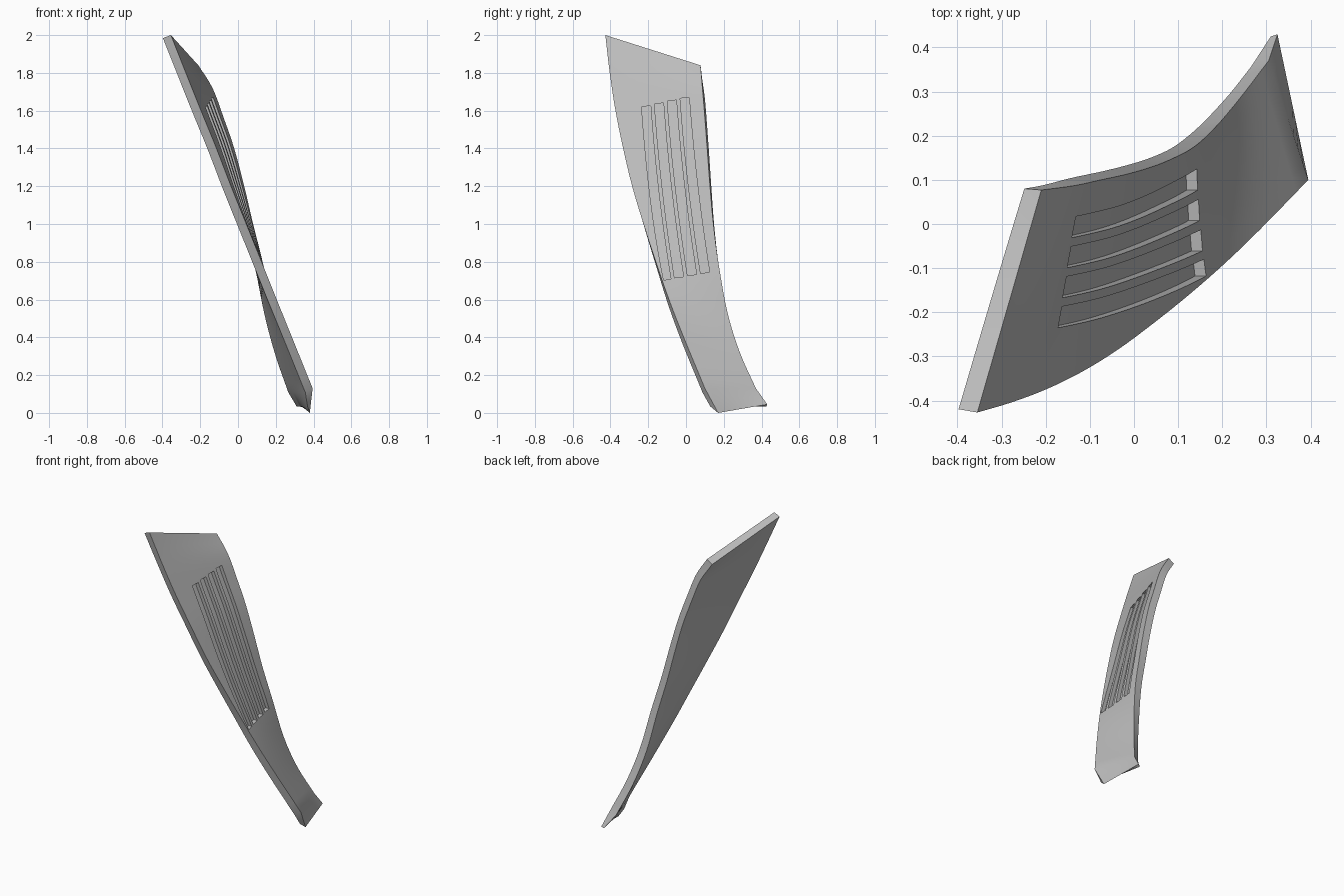
import bpy
import bmesh
from mathutils import Vector
from mathutils.bvhtree import BVHTree

THICKNESS = 0.046
GROOVE_DEPTH = 0.025
COLUMNS = 8

old_cube = bpy.data.objects.get("Cube")
if old_cube:
    bpy.data.objects.remove(old_cube, do_unlink=True)

grey = bpy.data.materials.new("plain_grey")
grey.use_nodes = True
grey.diffuse_color = (0.5, 0.5, 0.5, 1)
grey.node_tree.nodes["Principled BSDF"].inputs["Base Color"].default_value = grey.diffuse_color


def smooth_path(keys, steps):
    """Pass a Catmull-Rom curve through the key points."""
    pts = [Vector(k) for k in keys]
    pts = [2 * pts[0] - pts[1]] + pts + [2 * pts[-1] - pts[-2]]
    path = []
    for a, b, c, d in zip(pts, pts[1:], pts[2:], pts[3:]):
        for i in range(steps):
            t = i / steps
            path.append(b + 0.5 * t * (c - a + t * (2 * a - 5 * b + 4 * c - d
                                                   + t * (3 * (b - c) + d - a))))
    return path + [pts[-2]]


def across(start, end):
    """Evenly spaced points from one long edge to the other."""
    return [Vector(start).lerp(Vector(end), j / COLUMNS) for j in range(COLUMNS + 1)]


def bridge(bm, rings):
    """Join closed rings of points, capping the ends with strips of quads."""
    rings = [[bm.verts.new(p) for p in ring] for ring in rings]
    n = len(rings[0])
    for a, b in zip(rings, rings[1:]):
        for i in range(n):
            k = (i + 1) % n
            bm.faces.new((a[i], a[k], b[k], b[i]))
    for ring in (rings[0], rings[-1]):
        for i in range(n // 2 - 1):
            bm.faces.new((ring[i], ring[i + 1], ring[n - 2 - i], ring[n - 1 - i]))


def finish(bm, name):
    bmesh.ops.recalc_face_normals(bm, faces=bm.faces)
    mesh = bpy.data.meshes.new(name)
    bm.to_mesh(mesh)
    mesh.materials.append(grey)
    obj = bpy.data.objects.new(name, mesh)
    bpy.context.collection.objects.link(obj)
    return obj


# Long edges of the outer face, from the top down
front_edge = smooth_path([
    (-0.355, -0.427, 2), (-0.28, -0.405, 1.81), (-0.2, -0.375, 1.61),
    (-0.118, -0.335, 1.41), (-0.037, -0.285, 1.2), (0.044, -0.225, 1),
    (0.125, -0.16, 0.8), (0.205, -0.09, 0.6), (0.286, -0.012, 0.4),
    (0.395, 0.1, 0.13)], 4)
rear_edge = smooth_path([
    (-0.21, 0.077, 1.84), (-0.135, 0.087, 1.72), (-0.075, 0.1, 1.56),
    (-0.02, 0.112, 1.4), (0.033, 0.127, 1.2), (0.08, 0.145, 1),
    (0.135, 0.174, 0.78), (0.185, 0.22, 0.53), (0.24, 0.285, 0.32),
    (0.305, 0.37, 0.13)], 4)

# Twisted plate of even thickness, thinned at its lower tip
outer = [across(f, r) for f, r in zip(front_edge, rear_edge)]
rings = []
for i, row in enumerate(outer):
    above, below = outer[max(i - 1, 0)], outer[min(i + 1, len(outer) - 1)]
    inner = []
    for j, point in enumerate(row):
        normal = (below[j] - above[j]).cross(row[-1] - row[0]).normalized()
        if normal.x < 0:
            normal.negate()
        inner.append(point - normal * THICKNESS)
    rings.append(row + inner[::-1])
tip_outer = across((0.38, 0.17, 0), (0.325, 0.43, 0.045))
tip_inner = across((0.368, 0.128, 0.035), (0.31, 0.425, 0.035))
rings.append(tip_outer + tip_inner[::-1])

bm = bmesh.new()
bridge(bm, rings)
bmesh.ops.triangulate(bm, faces=bm.faces)
surface = BVHTree.FromBMesh(bm)
plate = finish(bm, "curved_plate")
bm.free()

# Four long grooves that follow the curved outer face
bm = bmesh.new()
STEPS = 24
for slot in range(4):
    top = Vector((-0.235 + 0.068 * slot, 1.62 + 0.015 * slot))
    bottom = Vector((-0.13 + 0.069 * slot, 0.703 + 0.012 * slot))
    rings = []
    for i in range(STEPS + 1):
        t = i / STEPS
        y, z = top.lerp(bottom, t)
        y -= 0.04 * t * (1 - t)
        if slot == 0:
            y += 0.012 * t ** 4     # keep a thin lip beside the edge
        width = 0.048 - (0.01 * t ** 4 if slot == 0 else 0)
        low = []
        for yy, zz in ((y, z), (y + width, z + 0.006)):
            hit = surface.ray_cast(Vector((2, yy, zz)), Vector((-1, 0, 0)))[0]
            low.append(hit - Vector((GROOVE_DEPTH, 0, 0)))
        high = [p + Vector((0.1, 0, 0)) for p in low]
        rings.append(low + high[::-1])
    bridge(bm, rings)
cutter = finish(bm, "groove_cutter")
bm.free()
cutter.hide_render = True

cut = plate.modifiers.new("grooves", "BOOLEAN")
cut.operation = "DIFFERENCE"
cut.solver = "EXACT"
cut.object = cutter
bpy.ops.object.select_all(action="DESELECT")
bpy.context.view_layer.objects.active = plate
plate.select_set(True)
bpy.ops.object.modifier_apply(modifier=cut.name)
bpy.data.objects.remove(cutter, do_unlink=True)
bpy.ops.object.shade_smooth_by_angle()
